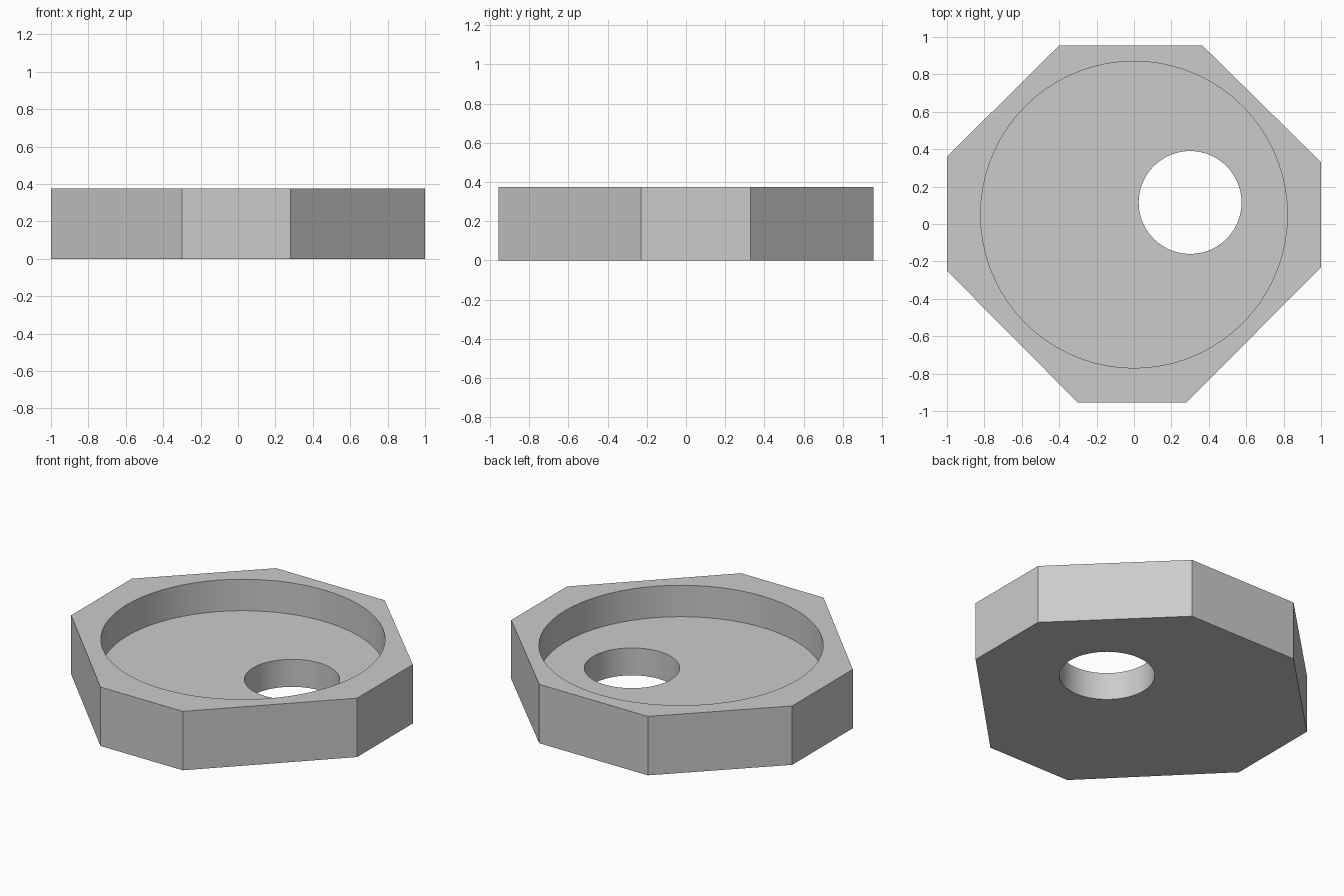
import bpy, bmesh, math

if "Cube" in bpy.data.objects:
    bpy.data.objects.remove(bpy.data.objects["Cube"])

HEIGHT = 0.375
FLOOR_Z = 0.175

grey = bpy.data.materials.new("light_grey")
grey.diffuse_color = (0.6, 0.6, 0.6, 1)
grey.use_nodes = True
grey.node_tree.nodes["Principled BSDF"].inputs["Base Color"].default_value = grey.diffuse_color


def prism(name, outline, z0, z1):
    """Extrude a flat counter-clockwise outline from z0 up to z1."""
    bm = bmesh.new()
    base = bm.faces.new([bm.verts.new((x, y, z0)) for x, y in outline])
    top = bmesh.ops.extrude_face_region(bm, geom=[base], use_keep_orig=True)["geom"]
    for v in top:
        if isinstance(v, bmesh.types.BMVert):
            v.co.z = z1
    bmesh.ops.recalc_face_normals(bm, faces=bm.faces)
    mesh = bpy.data.meshes.new(name)
    bm.to_mesh(mesh)
    bm.free()
    mesh.materials.append(grey)
    obj = bpy.data.objects.new(name, mesh)
    bpy.context.collection.objects.link(obj)
    return obj


def circle(cx, cy, r, n=72):
    return [(cx + r * math.cos(math.tau * i / n), cy + r * math.sin(math.tau * i / n))
            for i in range(n)]


# Uneven eight-sided block
outline = [(-0.30, -0.955), (0.28, -0.955), (1.0, -0.23), (1.0, 0.33),
           (0.365, 0.955), (-0.40, 0.955), (-1.0, 0.36), (-1.0, -0.25)]
body = prism("octagonal_tray", outline, 0, HEIGHT)

# Round recess from above, and the off-centre through hole
cutters = [prism("recess_cutter", circle(0, 0.05, 0.82), FLOOR_Z, HEIGHT + 0.2),
           prism("hole_cutter", circle(0.30, 0.115, 0.275), -0.2, HEIGHT + 0.4)]

bpy.context.view_layer.objects.active = body
body.select_set(True)
for cutter in cutters:
    mod = body.modifiers.new(cutter.name, 'BOOLEAN')
    mod.operation = 'DIFFERENCE'
    mod.solver = 'EXACT'
    mod.object = cutter
    bpy.ops.object.modifier_apply(modifier=mod.name)
    bpy.data.objects.remove(cutter)

# Smooth round walls, crisp corners
bpy.ops.object.shade_smooth_by_angle(angle=math.radians(30))
